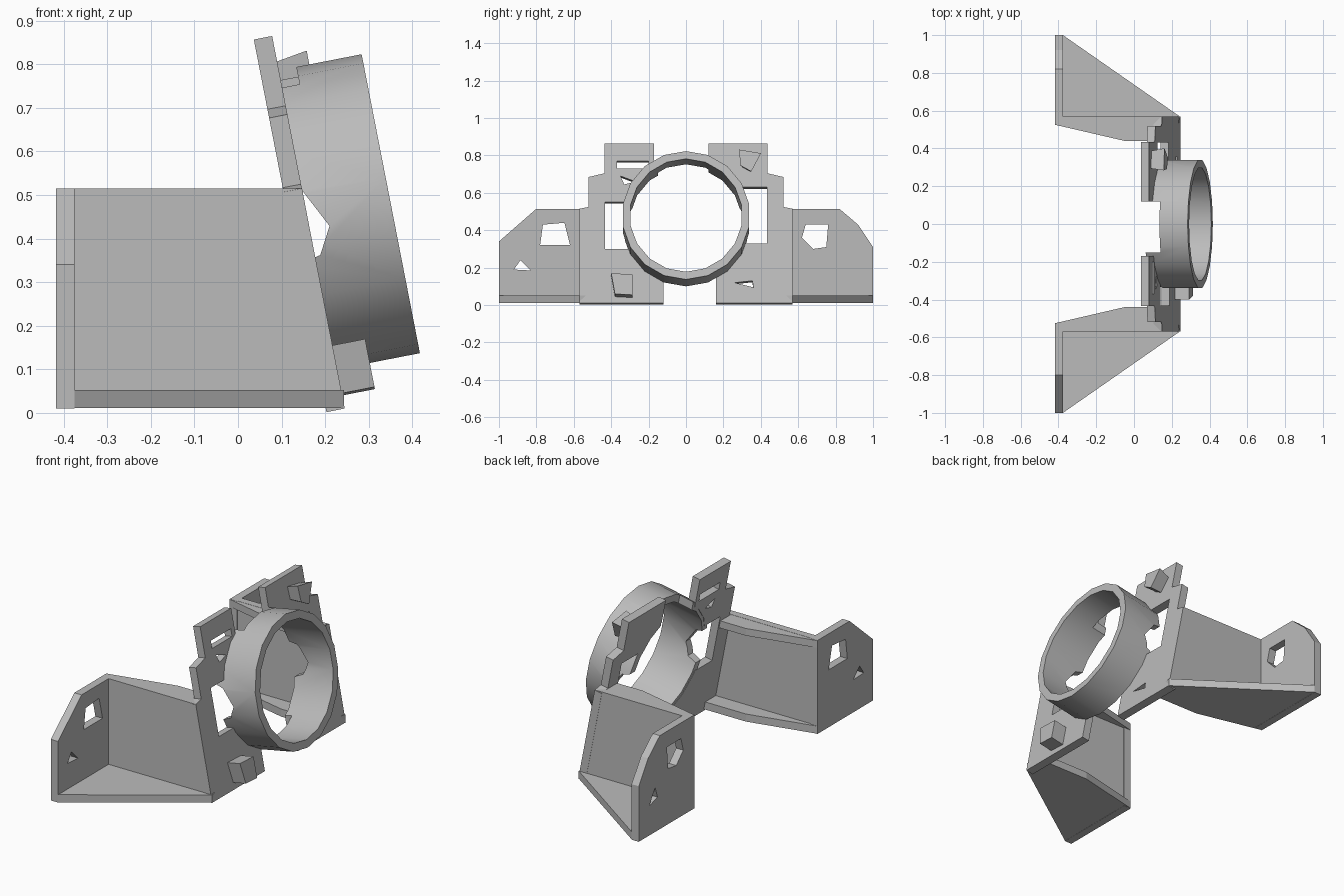
import bpy, bmesh, math

cube = bpy.data.objects.get("Cube")
if cube:
    bpy.data.objects.remove(cube, do_unlink=True)

mat = bpy.data.materials.new("plain_grey")
mat.use_nodes = True
grey = (0.5, 0.5, 0.5, 1)
mat.diffuse_color = grey
mat.node_tree.nodes["Principled BSDF"].inputs["Base Color"].default_value = grey

TILT = 0.195


def tilted(y, z, d):
    """Point at height z on the leaning plate's front, pushed forward by d."""
    return (0.247 - TILT * z + d, y, z + TILT * d)


def flat_x(y, z, d):
    return (d, y, z)


def flat_y(x, z, d):
    return (x, d, z)


def flat_z(x, y, d):
    return (x, y, d)


def prism(name, pts, low, high, place, grow=1.0):
    """Extrude a profile from low to high; grow scales the far end."""
    ca = sum(p[0] for p in pts) / len(pts)
    cb = sum(p[1] for p in pts) / len(pts)
    far = [(ca + (a - ca) * grow, cb + (b - cb) * grow) for a, b in pts]
    bm = bmesh.new()
    v0 = [bm.verts.new(place(a, b, low)) for a, b in pts]
    v1 = [bm.verts.new(place(a, b, high)) for a, b in far]
    n = len(pts)
    bm.faces.new(v0)
    bm.faces.new(v1)
    for i in range(n):
        j = (i + 1) % n
        bm.faces.new((v0[i], v0[j], v1[j], v1[i]))
    bmesh.ops.recalc_face_normals(bm, faces=bm.faces)
    mesh = bpy.data.meshes.new(name)
    bm.to_mesh(mesh)
    bm.free()
    mesh.materials.append(mat)
    ob = bpy.data.objects.new(name, mesh)
    bpy.context.scene.collection.objects.link(ob)
    return ob


def cut(ob, cutters):
    """Subtract the cutters, then discard them."""
    for c in cutters:
        c.hide_render = True
        m = ob.modifiers.new("cut", 'BOOLEAN')
        m.operation = 'DIFFERENCE'
        m.solver = 'EXACT'
        m.object = c
    deps = bpy.context.evaluated_depsgraph_get()
    mesh = bpy.data.meshes.new_from_object(ob.evaluated_get(deps))
    ob.modifiers.clear()
    ob.data = mesh
    for c in cutters:
        bpy.data.objects.remove(c, do_unlink=True)


def rect(a0, a1, b0, b1):
    return [(a0, b0), (a1, b0), (a1, b1), (a0, b1)]


def circle(r, n=18):
    return [(r * math.cos(math.tau * (i + 0.5) / n),
             0.443 + r * math.sin(math.tau * (i + 0.5) / n)) for i in range(n)]


# Ring, notched at the back where it clears the plate
ring = prism("ring", circle(0.343), -0.04, 0.19, tilted)
side_notch = [(0.33, -0.1), (0.36, 0.012), (0.42, 0.045), (0.51, 0.0), (0.55, -0.1)]
cut(ring, [
    prism("bore", circle(0.302), -0.2, 0.4, tilted),
    prism("top_notch", rect(-0.15, 0.12, 0.6, 1.0), -0.2, 0.04, tilted),
    prism("bottom_notch", rect(-0.12, 0.16, -0.1, 0.3), -0.2, 0.0, tilted),
    prism("side_notch", side_notch, -0.6, 0.6,
          lambda z, d, y: tilted(y, z, d)),
])
bpy.ops.object.select_all(action='DESELECT')
ring.select_set(True)
bpy.context.view_layer.objects.active = ring
bpy.ops.object.shade_smooth_by_angle(angle=math.radians(35))

# Details that differ between the two sides
sides = {
    "right": dict(
        s=-1, foot=0.12, top=0.17, slot=(0.3, 0.55),
        holes=[rect(-0.37, -0.2, 0.73, 0.77),
               [(-0.35, 0.69), (-0.27, 0.66), (-0.33, 0.645)]],
        corner=[(1, 0.34), (0.8, 0.515)],
        window=[(-0.78, 0.32), (-0.62, 0.32), (-0.65, 0.44), (-0.765, 0.43)],
        nick=[(-0.92, 0.19), (-0.83, 0.185), (-0.885, 0.24)], nick_end=-0.3),
    "left": dict(
        s=1, foot=0.16, top=0.12, slot=(0.33, 0.63),
        holes=[[(0.26, 0.12), (0.36, 0.095), (0.355, 0.13)]],
        corner=[(1, 0.31), (0.92, 0.43), (0.82, 0.515)],
        window=[(0.62, 0.36), (0.68, 0.3), (0.75, 0.31), (0.76, 0.43), (0.64, 0.43)],
        nick=[(0.91, 0.17), (0.84, 0.19), (0.86, 0.25)], nick_end=-0.39),
}

for side, p in sides.items():
    s = p["s"]

    def mir(pts):
        return [(a * s, b) for a, b in pts]

    # Leaning plate half with stepped shoulder
    plate = prism(side + "_plate", mir([
        (0.57, 0.01), (p["foot"], 0.01), (p["foot"], 0.3), (p["top"], 0.6),
        (p["top"], 0.865), (0.435, 0.865), (0.435, 0.705), (0.52, 0.685),
        (0.52, 0.525), (0.57, 0.515)]), -0.042, 0, tilted)
    holes = [prism("hole", h, -0.2, 0.2, tilted) for h in p["holes"]]
    holes.append(prism("slot", mir(rect(0.25, 0.432, *p["slot"])), -0.2, 0.2, tilted))
    holes.append(prism("opening", circle(0.32), -0.2, 0.2, tilted))
    cut(plate, holes)

    # Mounting tab with clipped outer corner and pierced holes
    tab = prism(side + "_mounting_tab", mir(
        [(0.525, 0.01), (1, 0.01)] + p["corner"] + [(0.525, 0.515)]),
        -0.418, -0.375, flat_x)
    cut(tab, [prism("window", p["window"], -0.6, -0.2, flat_x),
              prism("nick", p["nick"], -0.6, p["nick_end"], flat_x)])

    # Thin wall joining the tab to the plate
    prism(side + "_wall", [(-0.4, 0.011), (0.243, 0.011), (0.147, 0.515), (-0.4, 0.515)],
          0.53 * s, 0.569 * s, flat_y)

    # Flange along the top of the wall
    prism(side + "_top_flange",
          [(a, b * s) for a, b in [(-0.417, 0.525), (-0.05, 0.44), (0.12, 0.44),
                                   (0.146, 0.568), (-0.417, 0.568)]],
          0.475, 0.514, flat_z)

    # Triangular floor
    prism(side + "_floor",
          [(a, b * s) for a, b in [(-0.417, 0.525), (-0.05, 0.44), (0.22, 0.44),
                                   (0.243, 0.569), (-0.375, 0.999), (-0.417, 0.999)]],
          0.011, 0.052, flat_z)

# Small bosses on the plate front
prism("lower_boss", [(-0.4, 0.155), (-0.38, 0.045), (-0.285, 0.04), (-0.285, 0.15)],
      -0.01, 0.075, tilted)
prism("upper_boss", [(0.295, 0.805), (0.385, 0.79), (0.345, 0.715), (0.3, 0.74)],
      -0.01, 0.07, tilted, grow=1.3)
